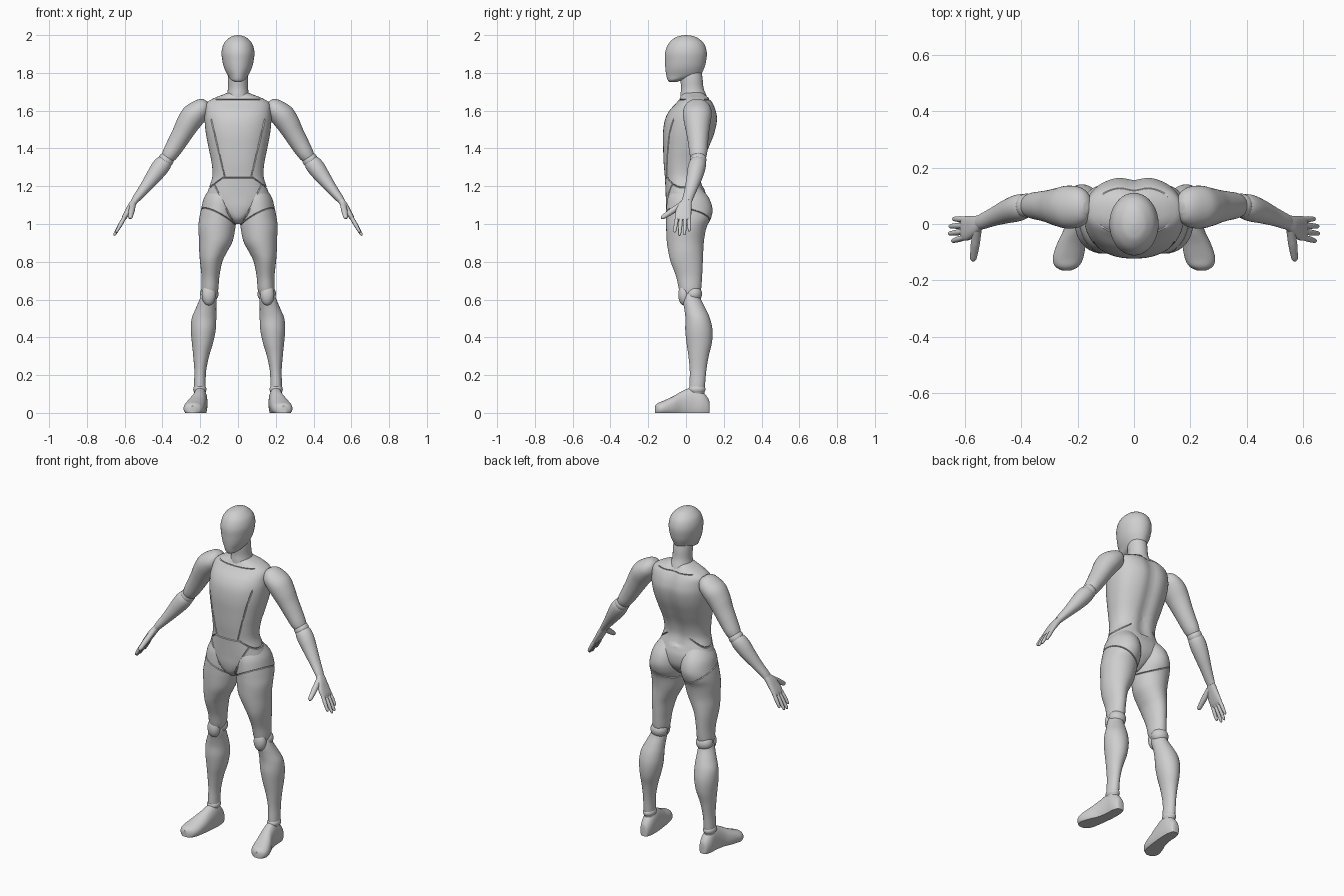
import bpy
import bmesh
import math
from mathutils import Vector

if "Cube" in bpy.data.objects:
    bpy.data.objects.remove(bpy.data.objects["Cube"], do_unlink=True)

grey = bpy.data.materials.new("matte grey")
grey.use_nodes = True
colour = (0.62, 0.62, 0.62, 1)
grey.diffuse_color = colour
grey.node_tree.nodes["Principled BSDF"].inputs["Base Color"].default_value = colour

X, Y, Z = Vector((1, 0, 0)), Vector((0, 1, 0)), Vector((0, 0, 1))
parts = []


def finish(name, bm, mirrored):
    bmesh.ops.recalc_face_normals(bm, faces=bm.faces)
    mesh = bpy.data.meshes.new(name)
    bm.to_mesh(mesh)
    bm.free()
    mesh.materials.append(grey)
    obj = bpy.data.objects.new(name, mesh)
    bpy.context.collection.objects.link(obj)
    if mirrored:
        obj.modifiers.new("mirror", "MIRROR").use_mirror_merge = False
    parts.append(obj)
    return obj


def smooth_rings(rings, steps):
    """Catmull-Rom interpolation between key rings."""
    rings = [Vector(r) for r in rings]
    padded = [rings[0]] + rings + [rings[-1]]
    result = []
    for a, b, c, d in zip(padded, padded[1:], padded[2:], padded[3:]):
        for i in range(steps):
            t = i / steps
            result.append(b + (c - a) * (t / 2)
                          + (a * 2 - b * 5 + c * 4 - d) * (t * t / 2)
                          + (b * 3 - a - c * 3 + d) * (t ** 3 / 2))
    return result + [rings[-1]]


def loft(name, rings, origin=Vector(), axes=(Z, X, Y), power=2.0,
         mirrored=True, segments=40, steps=5, shape=None):
    """Skin rounded rings (distance, centre u, centre v, radius u, radius v)."""
    along, u, v = axes
    bm = bmesh.new()
    loops = []
    for s, cu, cv, ru, rv in smooth_rings(rings, steps):
        loop = []
        for k in range(segments):
            angle = math.tau * k / segments
            c, n = math.cos(angle), math.sin(angle)
            c = math.copysign(abs(c) ** (2 / power), c)
            n = math.copysign(abs(n) ** (2 / power), n)
            co = origin + along * s + u * (cu + ru * c) + v * (cv + rv * n)
            if shape:
                shape(co)
            loop.append(bm.verts.new(co))
        loops.append(loop)
    for low, high in zip(loops, loops[1:]):
        for k in range(segments):
            j = (k + 1) % segments
            bm.faces.new((low[k], low[j], high[j], high[k]))
    bm.faces.new(loops[0])
    bm.faces.new(loops[-1])
    return finish(name, bm, mirrored)


def upright(name, rings, **options):
    """Loft upwards from (height, centre x, radius x, front y, back y)."""
    return loft(name, [(z, cx, (f + b) / 2, rx, (b - f) / 2)
                       for z, cx, rx, f, b in rings], **options)


def ball(name, centre, radii, axes=(Z, X, Y)):
    rings = []
    for i in range(9):
        a = math.pi * (i / 8 - 0.5)
        r = max(math.cos(a), 0.01)
        rings.append((math.sin(a) * radii[0], 0, 0, r * radii[1], r * radii[2]))
    return loft(name, rings, Vector(centre), axes, segments=32, steps=3)


def groove(obj, point, normal, inside, width=0.003, depth=0.005):
    """Press a fine V-shaped seam where a plane meets the surface."""
    point, normal = Vector(point), Vector(normal).normalized()
    bm = bmesh.new()
    bm.from_mesh(obj.data)
    for offset in (-width, 0, width):
        bmesh.ops.bisect_plane(bm, geom=bm.verts[:] + bm.edges[:] + bm.faces[:],
                               plane_co=point + normal * offset, plane_no=normal)
    bm.normal_update()
    for vert in bm.verts:
        if abs((vert.co - point).dot(normal)) < 1e-5 and inside(vert.co):
            vert.co -= vert.normal * depth
    bm.to_mesh(obj.data)
    bm.free()


# Head and neck
upright("head", [
    (1.752, 0, .015, -.088, -.05), (1.763, 0, .036, -.097, -.01),
    (1.785, 0, .053, -.104, .07), (1.82, 0, .071, -.109, .094),
    (1.86, 0, .082, -.111, .106), (1.91, 0, .087, -.11, .11),
    (1.955, 0, .075, -.092, .095), (1.985, 0, .047, -.06, .062),
    (1.996, 0, .024, -.03, .032), (2, 0, .004, -.005, .005)], mirrored=False)
upright("neck", [
    (1.63, 0, .075, -.03, .125), (1.68, 0, .06, -.03, .108),
    (1.72, 0, .053, -.026, .093), (1.77, 0, .053, -.03, .088),
    (1.82, 0, .05, -.03, .08)], mirrored=False)


# Torso with a hollow along the spine
def spine(co):
    if co.y > 0.03 and co.z > 1.2:
        co.y -= 0.014 * math.exp(-(co.x / 0.035) ** 2)


torso = upright("torso", [
    (1, 0, .02, -.06, .03), (1.03, 0, .055, -.092, .07),
    (1.08, 0, .125, -.105, .105), (1.14, 0, .165, -.107, .11),
    (1.19, 0, .154, -.109, .095), (1.25, 0, .136, -.112, .08),
    (1.32, 0, .139, -.118, .092), (1.4, 0, .155, -.121, .124),
    (1.48, 0, .17, -.122, .155), (1.55, 0, .177, -.112, .169),
    (1.6, 0, .175, -.088, .162), (1.64, 0, .167, -.052, .145),
    (1.665, 0, .13, -.033, .127), (1.685, 0, .08, -.022, .108),
    (1.7, 0, .045, -.01, .09)],
    power=2.3, mirrored=False, segments=56, shape=spine)
groove(torso, (0, 0, 1.245), Z, lambda c: c.y < 0 and abs(c.x) < .08)
groove(torso, (0, 0, 1.66), Z, lambda c: abs(c.x) < .12)
for side in (1, -1):
    groove(torso, (side * .08, 0, 1.245), (side * .58, 0, .81),
           lambda c: c.x * side > .075)
    groove(torso, (side * .03, 0, 1.02), (side * 2, 0, -1),
           lambda c: c.y < 0 and c.x * side > 0 and c.z < 1.21)
    groove(torso, (side * .07, 0, 1.25), (side * .97, 0, -.23),
           lambda c: c.y < 0 and 1.25 < c.z < 1.55)

# Legs
thigh = upright("thigh", [
    (.615, .152, .032, -.02, .065), (.65, .149, .044, -.036, .079),
    (.72, .146, .047, -.052, .085), (.8, .142, .059, -.081, .089),
    (.85, .132, .073, -.093, .091), (.91, .117, .089, -.102, .095),
    (.98, .112, .098, -.105, .108), (1.03, .107, .098, -.105, .132),
    (1.08, .102, .093, -.104, .14), (1.14, .096, .083, -.096, .12),
    (1.2, .085, .055, -.07, .07)])
groove(thigh, (.19, 0, 1.08), (-.45, .2, .87), lambda c: True)
upright("shin", [
    (.09, .2, .028, .02, .095), (.14, .202, .031, .018, .1),
    (.22, .2, .031, .02, .107), (.3, .195, .042, .013, .12),
    (.37, .188, .056, .003, .137), (.44, .184, .066, -.004, .14),
    (.5, .18, .065, -.003, .127), (.55, .17, .055, -.009, .105),
    (.6, .159, .045, -.018, .08), (.645, .152, .036, -.012, .068)])
ball("knee_joint", (.152, .04, .63), (.045, .049, .045))
ball("kneecap", (.155, -.01, .625), (.056, .037, .031))
ball("ankle_joint", (.202, .058, .125), (.03, .035, .045))


# Feet, flattened on the ground
def flatten(co):
    co.z = max(co.z, 0)


foot = [(-.125, .198, .012, .05), (-.118, .198, .025, .075),
        (-.085, .199, .036, .115), (-.035, .2, .038, .135),
        (.02, .208, .042, .115), (.07, .222, .051, .087),
        (.12, .234, .054, .064), (.15, .238, .042, .052),
        (.165, .24, .016, .036)]
loft("foot", [(s, cx, top * .38, rx, top * .62) for s, cx, rx, top in foot],
     axes=(-Y, X, Z), power=2.2, shape=flatten)

# Arms share one slanted frame starting at the shoulder
shoulder = Vector((.225, 0, 1.57))
down = Vector((.56, 0, -.828)).normalized()
out = Y.cross(down).normalized()
if out.x < 0:
    out = -out
arm = (down, Y, out)


def arm_point(s, y, v):
    return shoulder + down * s + Y * y + out * v


loft("upper_arm", [
    (-.1, .06, 0, .02, .015), (-.085, .06, 0, .05, .036),
    (-.05, .06, .002, .071, .056), (0, .06, .011, .076, .065),
    (.06, .06, .012, .068, .061), (.12, .062, .007, .059, .054),
    (.18, .064, .003, .052, .049), (.24, .065, 0, .046, .042),
    (.275, .065, 0, .036, .033)], shoulder, arm)
ball("elbow_joint", arm_point(.278, .065, 0), (.04, .043, .041), arm)
loft("forearm", [
    (.27, .064, 0, .034, .032), (.3, .061, .002, .045, .044),
    (.34, .055, .004, .047, .046), (.4, .044, .006, .042, .039),
    (.47, .027, .01, .034, .029), (.53, .011, .015, .029, .022),
    (.555, .006, .016, .026, .018)], shoulder, arm)

# Hands
loft("palm", [
    (.54, .008, .016, .024, .016), (.58, -.006, .016, .035, .018),
    (.62, -.014, .014, .042, .016), (.655, -.016, .012, .043, .013),
    (.672, -.016, .011, .038, .008)], shoulder, arm, power=2.5)


def finger(name, base, tip, radius):
    start, end = arm_point(*base), arm_point(*tip)
    along = (end - start).normalized()
    u = along.cross(out).normalized()
    length = (end - start).length
    profile = ((0, 1), (.3, 1), (.45, 1.02), (.75, .85), (.93, .68), (1, .15))
    loft(name, [(length * t, 0, 0, radius * r, radius * r) for t, r in profile],
         start, (along, u, along.cross(u)), segments=16, steps=3)


names = ("index_finger", "middle_finger", "ring_finger", "little_finger")
for i, (name, reach) in enumerate(zip(names, (.745, .766, .762, .738))):
    y = -.047 + i * .021
    finger(name, (.65, y, .012), (reach, y * 1.25 - .002, .004), .0105)
finger("thumb", (.57, -.02, .014), (.642, -.132, -.016), .016)

# Smooth shading that keeps the seams crisp
for obj in bpy.context.selected_objects:
    obj.select_set(False)
for obj in parts:
    obj.select_set(True)
bpy.context.view_layer.objects.active = parts[0]
bpy.ops.object.shade_smooth_by_angle()
